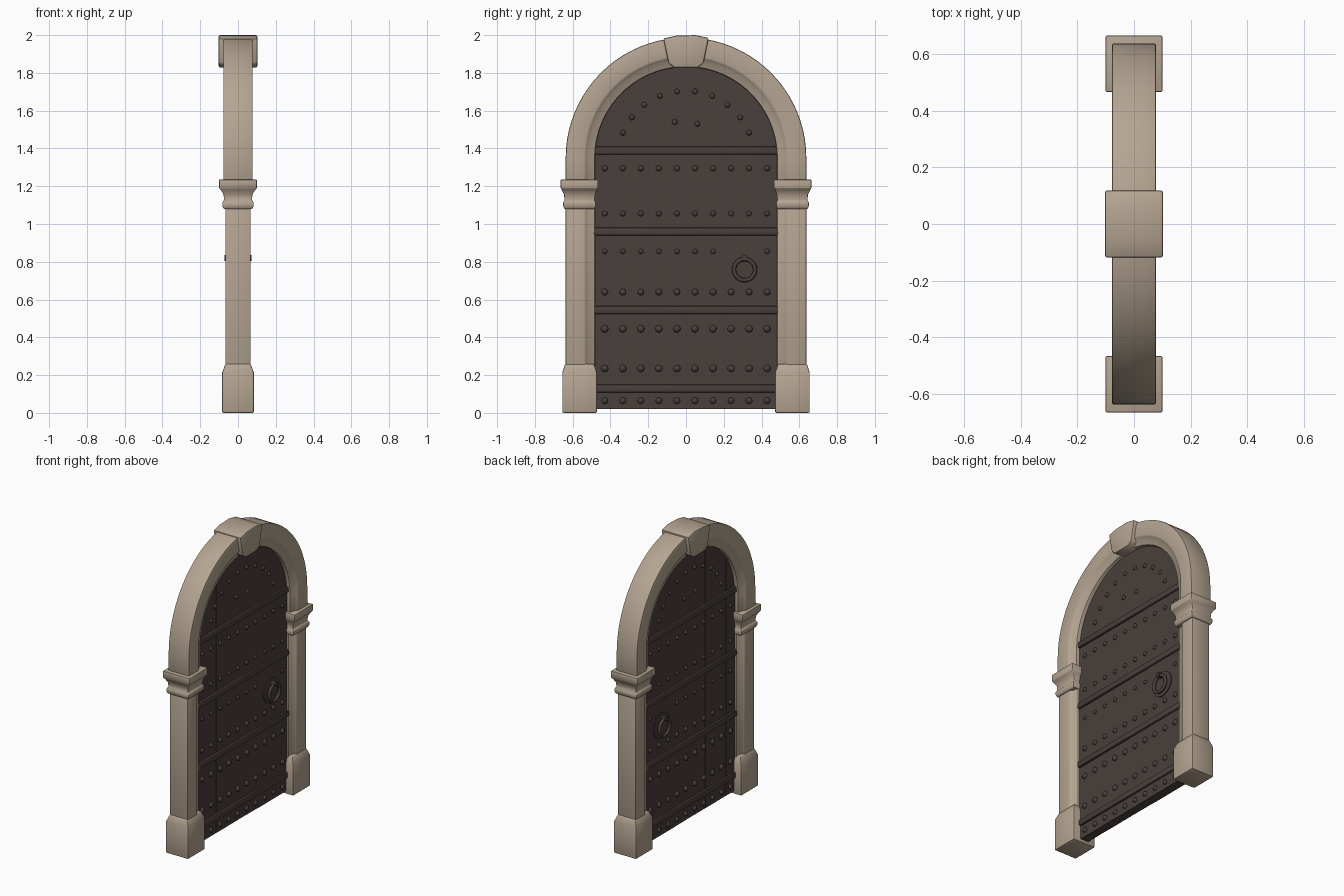
import bpy, bmesh, math, random
from mathutils import Matrix, Vector

if "Cube" in bpy.data.objects:
    bpy.data.objects.remove(bpy.data.objects["Cube"])

random.seed(4)


def material(name, rgb):
    m = bpy.data.materials.new(name)
    m.diffuse_color = (*rgb, 1)
    m.use_nodes = True
    m.node_tree.nodes["Principled BSDF"].inputs["Base Color"].default_value = m.diffuse_color
    return m


STONE = material("sandstone", (0.46, 0.375, 0.285))
DARK = material("dark brown wood", (0.068, 0.050, 0.045))


def finish(name, bm, mat, angle=35):
    bmesh.ops.recalc_face_normals(bm, faces=bm.faces)
    me = bpy.data.meshes.new(name)
    bm.to_mesh(me)
    bm.free()
    ob = bpy.data.objects.new(name, me)
    bpy.context.collection.objects.link(ob)
    me.materials.append(mat)
    bpy.ops.object.select_all(action='DESELECT')
    ob.select_set(True)
    bpy.context.view_layer.objects.active = ob
    bpy.ops.object.shade_smooth_by_angle(angle=math.radians(angle))
    return ob


def loft(name, rings, mat, bevel=0.0):
    """Bridge equal rings of points, cap both ends, round the hard edges."""
    bm = bmesh.new()
    vs = [[bm.verts.new(p) for p in r] for r in rings]
    n = len(vs[0])
    for a, b in zip(vs, vs[1:]):
        for i in range(n):
            j = (i + 1) % n
            bm.faces.new((a[i], a[j], b[j], b[i]))
    bm.faces.new(vs[0][::-1])
    bm.faces.new(vs[-1])
    bmesh.ops.recalc_face_normals(bm, faces=bm.faces)
    if bevel:
        hard = [e for e in bm.edges if e.calc_face_angle(0) > math.radians(40)]
        bmesh.ops.bevel(bm, geom=hard, offset=bevel, segments=2, profile=0.5,
                        affect='EDGES', clamp_overlap=True)
    return finish(name, bm, mat)


def prism(name, yz, hx, mat, bevel=0.0):
    return loft(name, [[(s * hx, y, z) for y, z in yz] for s in (-1, 1)], mat, bevel)


def stack(name, side, levels, mat, bevel):
    """Rectangular loft from (z, inner y, outer y, half depth) levels."""
    return loft(name, [[(-h, side * a, z), (h, side * a, z), (h, side * b, z), (-h, side * b, z)]
                       for z, a, b, h in levels], mat, bevel)


def moulding(h):
    """Frame cross-section as (distance from middle, x), with an inner lip."""
    half = [(0.637, h), (0.535, h), (0.518, h - 0.016), (0.482, h - 0.024)]
    return half + [(r, -x) for r, x in reversed(half)]


CZ = 1.35  # height of the arch centre

# Stone posts: shaft, base block and capital on each side
for side, label in ((-1, "left"), (1, "right")):
    loft(label + "_post_shaft",
         [[(x, side * r, z) for r, x in moulding(0.067)] for z in (0.2, 1.12)], STONE, 0.007)
    stack(label + "_post_base", side,
          [(0, 0.472, 0.655, 0.084), (0.215, 0.472, 0.655, 0.084), (0.26, 0.487, 0.64, 0.066)],
          STONE, 0.007)
    stack(label + "_capital", side,
          [(1.08, 0.482, 0.645, 0.076), (1.095, 0.478, 0.65, 0.083), (1.115, 0.478, 0.65, 0.083),
           (1.125, 0.483, 0.643, 0.074), (1.155, 0.481, 0.645, 0.076), (1.18, 0.472, 0.657, 0.09),
           (1.19, 0.466, 0.664, 0.1), (1.235, 0.466, 0.664, 0.1)], STONE, 0.004)

# Stone arch: moulding swept over a stilted half circle
rings = [[(x, r, 1.22) for r, x in moulding(0.078)]]
for k in range(41):
    t = math.pi * k / 40
    rings.append([(x, r * math.cos(t), CZ + r * math.sin(t)) for r, x in moulding(0.078)])
rings.append([(x, -r, 1.22) for r, x in moulding(0.078)])
loft("arch", rings, STONE, 0.007)

# Keystone
prism("keystone", [(-0.12, 1.982), (-0.05, 1.997), (0.05, 2.0), (0.12, 1.985), (0.092, 1.85),
                   (0.06, 1.828), (-0.06, 1.828), (-0.092, 1.85)], 0.102, STONE, 0.008)

# Door planks, cut to the arch at the top, with slightly uneven depths
R, N = 0.5, 9
for i in range(N):
    y0, y1 = (-0.495 + 0.99 * j / N for j in (i, i + 1))
    top = [y1 + (y0 - y1) * k / 6 for k in range(7)]
    prism("plank_%d" % (i + 1),
          [(y0, 0.02), (y1, 0.02)] + [(y, CZ + math.sqrt(R * R - y * y)) for y in top],
          0.03 + random.uniform(-0.0015, 0.0015), DARK)

# Horizontal straps across both faces
for i, z in enumerate((0.13, 0.545, 0.96, 1.388)):
    prism("strap_%d" % (i + 1), [(-0.495, z - 0.021), (0.495, z - 0.021),
                                 (0.495, z + 0.021), (-0.495, z + 0.021)], 0.043, DARK, 0.009)

# Studs in rows and around the arch, on both faces
spots = []
for z, r in ((0.065, 0.018), (0.235, 0.02), (0.445, 0.02), (0.64, 0.018),
             (0.855, 0.014), (1.055, 0.015), (1.295, 0.016)):
    for k in range(10):
        y = -0.43 + 0.0955 * k
        if not (0.7 < z < 0.9 and 0.2 < y < 0.4):
            spots.append((y, z, r))
for k in range(10):
    t = math.radians(22 + 136 * k / 9)
    spots.append((0.36 * math.cos(t), CZ + 0.355 * math.sin(t), 0.015))
spots += [(-0.06, 1.54, 0.015), (0.06, 1.53, 0.015)]
bm = bmesh.new()
for y, z, r in spots:
    for s in (-1, 1):
        m = (Matrix.Translation((s * 0.03, y, z)) @ Matrix.Diagonal((0.8, 1, 1, 1))
             @ Matrix.Rotation(math.pi / 2, 4, 'Y'))
        bmesh.ops.create_uvsphere(bm, u_segments=8, v_segments=6, radius=r, matrix=m)
finish("studs", bm, DARK, 50)

# Ring handles with back plate and hanger, on both faces
for s, label in ((-1, "back"), (1, "front")):
    turn = Matrix.Rotation(math.pi / 2, 4, 'Y')
    bm = bmesh.new()
    bmesh.ops.create_cone(bm, cap_ends=True, segments=16, radius1=0.085, radius2=0.085, depth=0.01,
                          matrix=Matrix.Translation((s * 0.032, 0.31, 0.765)) @ turn)
    bmesh.ops.create_cone(bm, cap_ends=True, segments=8, radius1=0.016, radius2=0.016, depth=0.045,
                          matrix=Matrix.Translation((s * 0.05, 0.31, 0.82)) @ turn)
    finish(label + "_handle_plate", bm, DARK)
    bpy.ops.mesh.primitive_torus_add(major_radius=0.056, minor_radius=0.011, major_segments=24,
                                     minor_segments=8, location=(s * 0.056, 0.31, 0.758),
                                     rotation=(0, math.pi / 2, 0))
    ring = bpy.context.object
    ring.name = label + "_ring_handle"
    ring.data.materials.append(DARK)
    bpy.ops.object.shade_smooth_by_angle(angle=math.radians(60))
